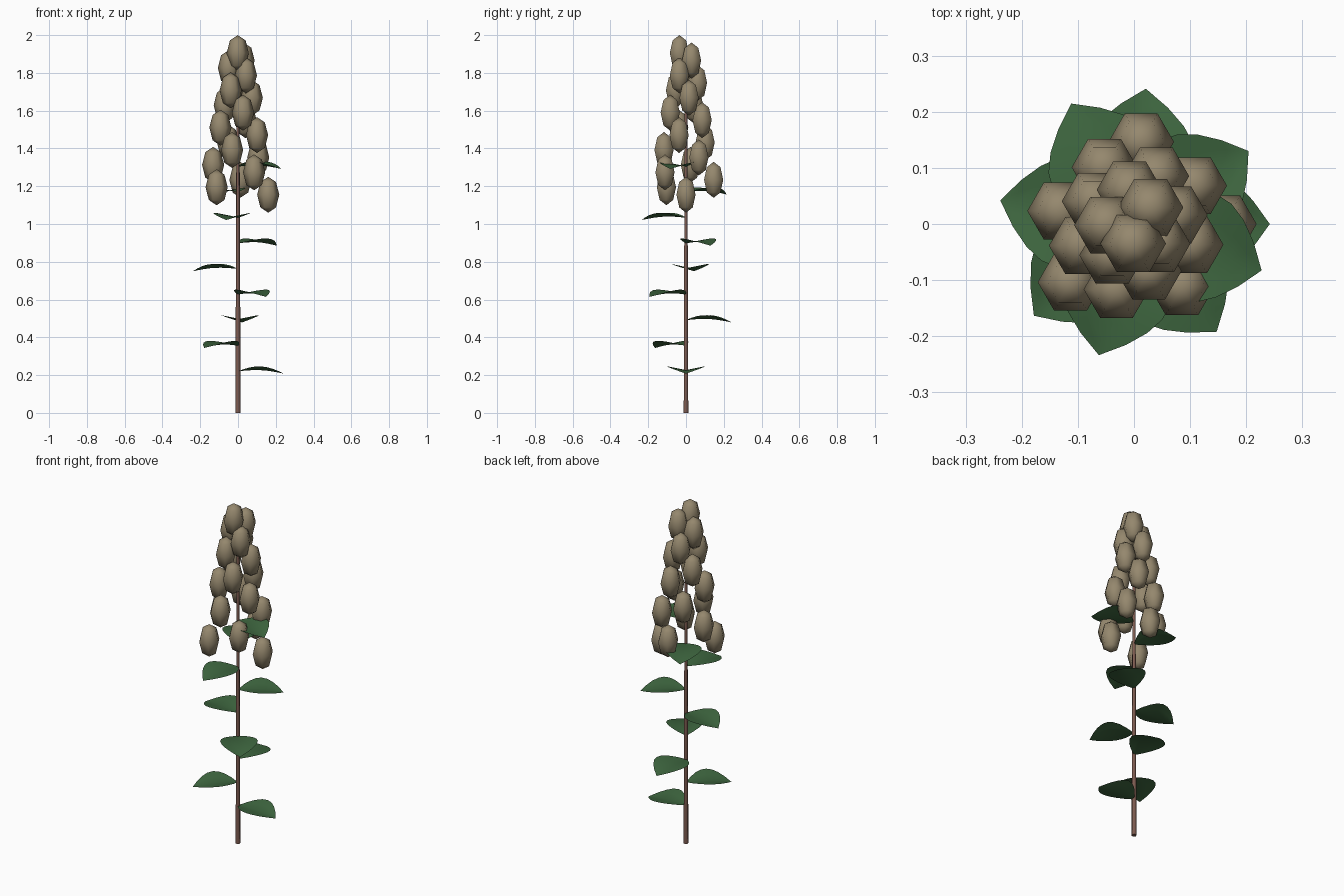
import bpy
import bmesh
from math import sin, cos, pi, radians

cube = bpy.data.objects.get("Cube")
if cube:
    bpy.data.objects.remove(cube)

GOLDEN = radians(137.5)
LEAVES = 9
BLOSSOMS = 20


def material(name, r, g, b):
    mat = bpy.data.materials.new(name)
    mat.use_nodes = True
    mat.diffuse_color = (r, g, b, 1)
    bsdf = next(n for n in mat.node_tree.nodes if n.type == 'BSDF_PRINCIPLED')
    bsdf.inputs["Base Color"].default_value = (r, g, b, 1)
    bsdf.inputs["Roughness"].default_value = 0.9
    return mat


def mesh_from(name, bm, mat):
    bmesh.ops.remove_doubles(bm, verts=bm.verts, dist=0.0001)
    bmesh.ops.recalc_face_normals(bm, faces=bm.faces)
    for face in bm.faces:
        face.smooth = True
    mesh = bpy.data.meshes.new(name)
    bm.to_mesh(mesh)
    bm.free()
    mesh.materials.append(mat)
    return mesh


def place(name, mesh, location=(0, 0, 0), turn=0):
    obj = bpy.data.objects.new(name, mesh)
    obj.location = location
    obj.rotation_euler.z = turn
    bpy.context.collection.objects.link(obj)
    return obj


def lathe(name, profile, sides, mat):
    """Revolve (radius, height) points around z."""
    bm = bmesh.new()
    rings = [[bm.verts.new((r * cos(2 * pi * k / sides), r * sin(2 * pi * k / sides), z))
              for k in range(sides)] for r, z in profile]
    for low, high in zip(rings, rings[1:]):
        for k in range(sides):
            n = (k + 1) % sides
            bm.faces.new((low[k], low[n], high[n], high[k]))
    return mesh_from(name, bm, mat)


def leaf_blade(length, half_width, steps, mat):
    """Pointed blade along +x, folded up from its midrib and drooping at the tip."""
    bm = bmesh.new()
    rows = []
    for i in range(steps + 1):
        t = i / steps
        w = half_width * max(sin(pi * t), 0) ** 0.9
        rib = 0.012 * sin(pi * t) - 0.012 * t
        rows.append([bm.verts.new((length * t, s * w, rib + 0.2 * w * abs(s)))
                     for s in (-1, -0.5, 0, 0.5, 1)])
    for a, b in zip(rows, rows[1:]):
        for k in range(4):
            bm.faces.new((a[k], b[k], b[k + 1], a[k + 1]))
    mesh = mesh_from("leaf", bm, mat)
    # Keep the upper side facing up
    if sum(p.normal.z for p in mesh.polygons) < 0:
        mesh.flip_normals()
    return mesh


stem_brown = material("stem brown", 0.205, 0.105, 0.08)
leaf_green = material("leaf green", 0.048, 0.133, 0.05)
blossom_tan = material("blossom tan", 0.30, 0.245, 0.155)

# Tapered stem
stem = place("stem", lathe("stem", [(0, 0), (0.014, 0), (0.007, 1.88), (0, 1.88)], 6, stem_brown))
bpy.ops.object.select_all(action='DESELECT')
stem.select_set(True)
bpy.context.view_layer.objects.active = stem
bpy.ops.object.shade_smooth_by_angle(angle=radians(61))

# Leaves climbing the stem in a spiral
blade = leaf_blade(0.242, 0.1, 8, leaf_green)
for i in range(LEAVES):
    place(f"leaf_{i + 1}", blade, (0, 0, 0.22 + 0.1355 * i), -GOLDEN * i)

# Elongated six-sided blossoms in a narrowing spiral
bud = lathe("blossom", [(0.0585 * sin(pi * k / 4), -0.095 * cos(pi * k / 4)) for k in range(5)],
            6, blossom_tan)
for i in range(BLOSSOMS):
    t = i / (BLOSSOMS - 1)
    radius = 0.16 - 0.125 * t
    angle = -GOLDEN * i
    place(f"blossom_{i + 1}", bud, (radius * cos(angle), radius * sin(angle), 1.155 + 0.75 * t))
